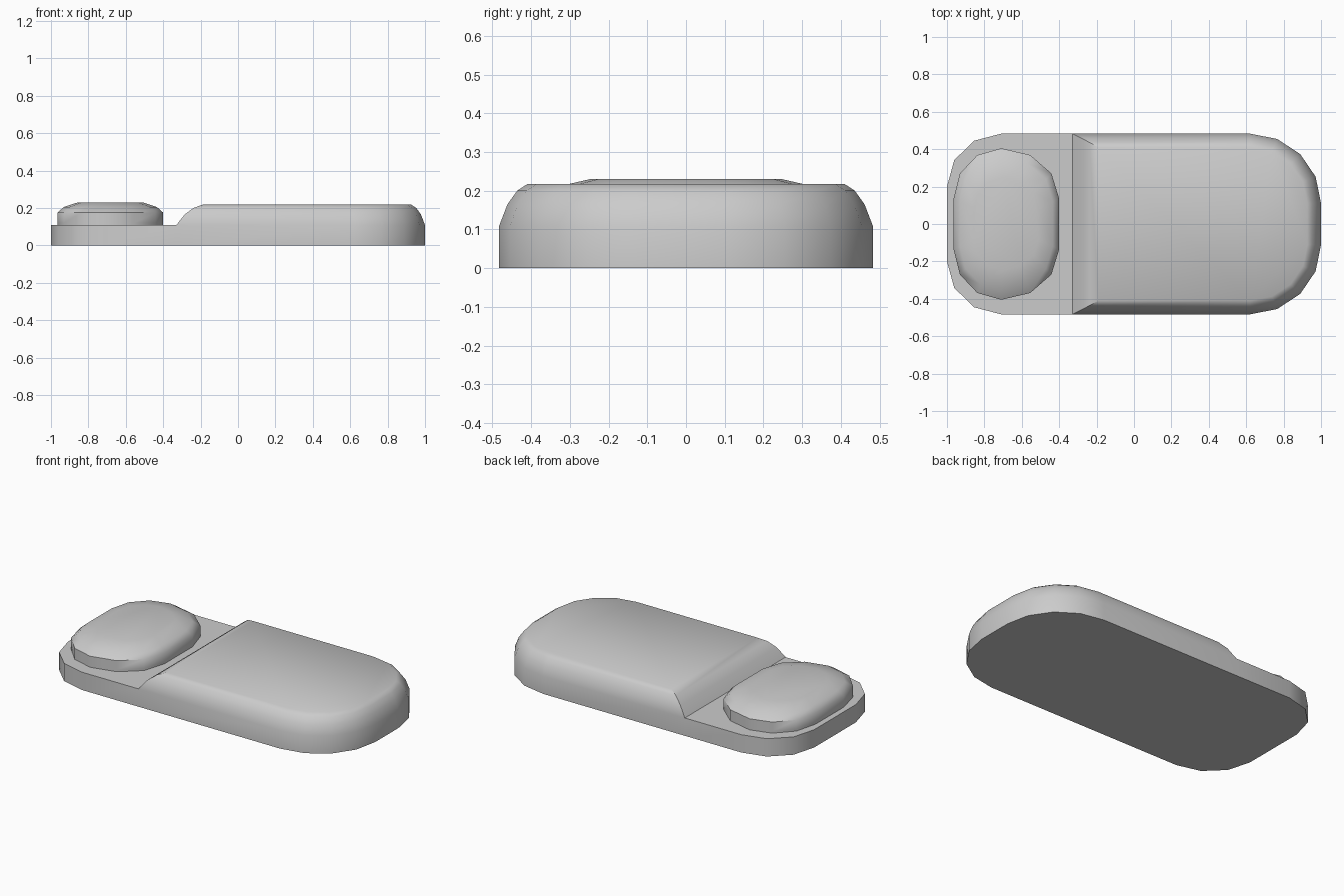
import bpy, bmesh
from math import sin, cos, pi

if "Cube" in bpy.data.objects:
    bpy.data.objects.remove(bpy.data.objects["Cube"])


def arc(cx, cy, rx, ry, a0, a1, n):
    """Points of an elliptical arc, angles in units of pi."""
    return [(cx + rx * cos(pi * (a0 + (a1 - a0) * i / n)),
             cy + ry * sin(pi * (a0 + (a1 - a0) * i / n))) for i in range(n + 1)]


def mirrored(half):
    """Close a +y half outline by mirroring it across the x axis."""
    return half + [(x, -y) for x, y in reversed(half)]


def ring(bm, pts, z):
    return [bm.verts.new((x, y, z)) for x, y in pts]


def bridge(bm, a, b):
    n = len(a)
    for i in range(n):
        j = (i + 1) % n
        bm.faces.new((a[i], a[j], b[j], b[i]))


def finish(bm, name, angle):
    bmesh.ops.recalc_face_normals(bm, faces=bm.faces[:])
    me = bpy.data.meshes.new(name)
    bm.to_mesh(me)
    bm.free()
    ob = bpy.data.objects.new(name, me)
    bpy.context.collection.objects.link(ob)
    bpy.ops.object.select_all(action='DESELECT')
    ob.select_set(True)
    bpy.context.view_layer.objects.active = ob
    bpy.ops.object.shade_smooth_by_angle(angle=angle)
    return ob


# Body: full-length slab whose right part rises to a rounded deck
def deck(inset, left_x):
    half = arc(0.62, 0.11, 0.38 - inset, 0.373 - inset, 0, 0.5, 4) + [(left_x, 0.483 - inset)]
    return mirrored(half)


bm = bmesh.new()
right = deck(0, -0.33)
h = len(right) // 2
left = arc(-0.71, 0.2, 0.29, 0.283, 0.5, 1, 3)
left = mirrored(left)
outline = right[:h] + left + right[h:]
bottom, rim = ring(bm, outline, 0), ring(bm, outline, 0.108)
bm.faces.new(bottom)
bridge(bm, bottom, rim)
bm.faces.new(rim[h - 1:len(rim) - h + 1])          # low ledge
low = rim[:h] + rim[-h:]
for z, inset, lx in ((0.165, 0.022, -0.285), (0.2, 0.047, -0.238), (0.217, 0.073, -0.19)):
    high = ring(bm, deck(inset, lx), z)
    bridge(bm, low, high)
    low = high
bm.faces.new(low)                                   # flat deck top
finish(bm, "body", 0.6)

# Button: domed rounded pad sitting on the ledge
half = arc(-0.71, 0.135, 0.31, 0.27, 0, 0.5, 3) + arc(-0.71, 0.135, 0.255, 0.27, 0.5, 1, 3)[1:]
pad = mirrored(half)
bm = bmesh.new()
low = ring(bm, pad, 0.108)
bm.faces.new(low)
for z, s in ((0.12, 1.0), (0.175, 1.0), (0.205, 0.88), (0.23, 0.61)):
    high = ring(bm, [(-0.6825 + (x + 0.6825) * s, y * s) for x, y in pad], z)
    bridge(bm, low, high)
    low = high
bm.faces.new(low)
finish(bm, "button", 0.9)
